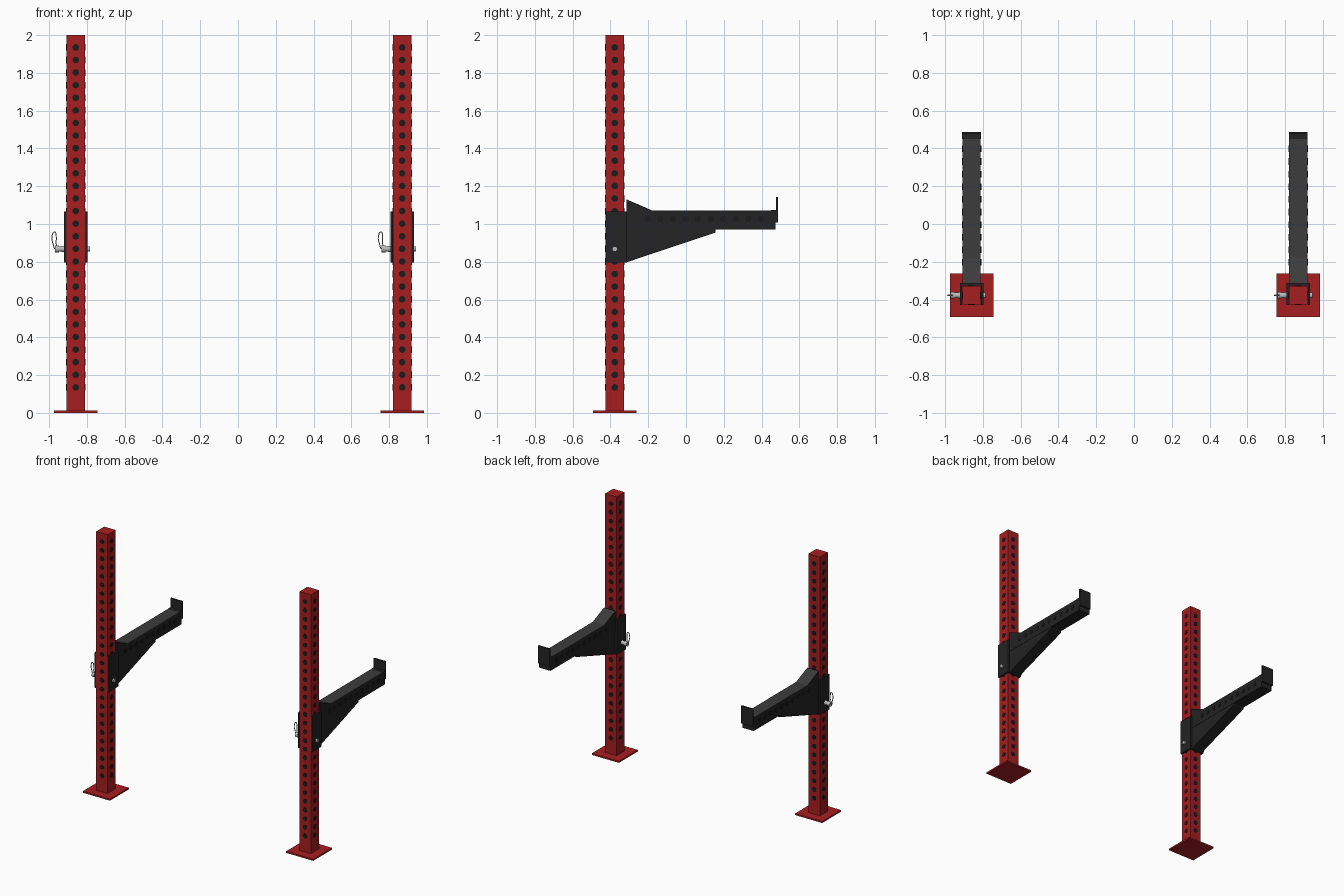
import bpy, bmesh, math
from mathutils import Matrix, Vector

if "Cube" in bpy.data.objects:
    bpy.data.objects.remove(bpy.data.objects["Cube"])


def material(name, rgb):
    m = bpy.data.materials.new(name)
    m.diffuse_color = (*rgb, 1)
    m.use_nodes = True
    m.node_tree.nodes["Principled BSDF"].inputs["Base Color"].default_value = m.diffuse_color
    return m


RED = material("red_paint", (0.39, 0.013, 0.015))
BLACK = material("black_steel", (0.017, 0.017, 0.017))
HOLE = material("hole_black", (0.011, 0.011, 0.011))
GREY = material("grey_liner", (0.045, 0.045, 0.045))
SILVER = material("silver_pin", (0.5, 0.5, 0.5))

POST_Y, HALF = -0.377, 0.0485
STEP = 1.8 / 27


def finish(name, bm, *mats):
    bmesh.ops.recalc_face_normals(bm, faces=bm.faces)
    me = bpy.data.meshes.new(name)
    bm.to_mesh(me)
    bm.free()
    for m in mats:
        me.materials.append(m)
    ob = bpy.data.objects.new(name, me)
    bpy.context.collection.objects.link(ob)
    return ob


def add_box(bm, lo, hi):
    lo, hi = Vector(lo), Vector(hi)
    mat = Matrix.Translation((lo + hi) / 2) @ Matrix.Diagonal((*(hi - lo), 1))
    bmesh.ops.create_cube(bm, size=1, matrix=mat)


def box(name, lo, hi, mat):
    bm = bmesh.new()
    add_box(bm, lo, hi)
    return finish(name, bm, mat)


def add_cylinder(bm, centre, axis, r1, r2, length, sides=12):
    rot = Vector((0, 0, 1)).rotation_difference(Vector(axis)).to_matrix().to_4x4()
    bmesh.ops.create_cone(bm, cap_ends=True, segments=sides, radius1=r1, radius2=r2,
                          depth=length, matrix=Matrix.Translation(centre) @ rot)


def wedge(name, x, half, profile, *mats):
    # side profile in y, z extruded across x
    bm = bmesh.new()
    f = bm.faces.new([bm.verts.new((x - half, y, z)) for y, z in profile])
    ext = bmesh.ops.extrude_face_region(bm, geom=[f])
    bmesh.ops.translate(bm, vec=(2 * half, 0, 0),
                        verts=[v for v in ext["geom"] if isinstance(v, bmesh.types.BMVert)])
    ob = finish(name, bm, *mats)
    if len(mats) > 1:  # upward slope gets the second colour
        for p in ob.data.polygons:
            p.material_index = int(p.normal.z > 0.3)
    return ob


def build_stand(side, x):
    # upright and foot
    box(side + "_upright", (x - HALF, POST_Y - HALF, 0.01), (x + HALF, POST_Y + HALF, 2), RED)
    box(side + "_base_plate", (x - 0.115, POST_Y - 0.115, 0), (x + 0.115, POST_Y + 0.115, 0.012), RED)

    # hole rows on all four upright faces
    bm = bmesh.new()
    for i in range(28):
        for axis in ((1, 0, 0), (0, 1, 0)):
            for s in (-1, 1):
                c = Vector((x, POST_Y, 0.135 + i * STEP)) + Vector(axis) * s * HALF
                add_cylinder(bm, c, axis, 0.0175, 0.0175, 0.006)
    finish(side + "_upright_holes", bm, HOLE)

    # U-shaped sleeve, open at the front
    bm = bmesh.new()
    for s in (-1, 1):
        xs = sorted((x + s * 0.05, x + s * 0.062))
        add_box(bm, (xs[0], -0.427, 0.797), (xs[1], -0.313, 1.067))
    add_box(bm, (x - 0.05, -0.326, 0.797), (x + 0.05, -0.313, 1.067))
    finish(side + "_sleeve", bm, BLACK)

    # arm with top liner, gussets and end stop
    box(side + "_arm", (x - HALF, -0.314, 0.97), (x + HALF, 0.474, 1.068), BLACK)
    box(side + "_arm_liner", (x - HALF, -0.2, 1.066), (x + HALF, 0.452, 1.072), GREY)
    wedge(side + "_upper_gusset", x, HALF,
          [(-0.314, 1.06), (-0.314, 1.13), (-0.175, 1.07), (-0.175, 1.06)], BLACK, GREY)
    wedge(side + "_lower_gusset", x, HALF - 0.002,
          [(-0.315, 0.975), (0.157, 0.975), (0.157, 0.955), (-0.315, 0.797)], BLACK)
    wedge(side + "_end_stop", x, HALF + 0.001,
          [(0.449, 1.06), (0.449, 1.073), (0.476, 1.073), (0.476, 1.143),
           (0.487, 1.143), (0.487, 1.008), (0.47, 1.008), (0.47, 1.06)], BLACK)

    # hole rows on both arm sides
    bm = bmesh.new()
    for i in range(10):
        for s in (-1, 1):
            add_cylinder(bm, (x + s * HALF, -0.203 + i * STEP, 1.027), (1, 0, 0), 0.0175, 0.0175, 0.006)
    finish(side + "_arm_holes", bm, HOLE)

    # locking pin: shaft, tapered collar, knob
    z = 0.868
    bm = bmesh.new()
    add_cylinder(bm, (x - 0.008, POST_Y, z), (1, 0, 0), 0.014, 0.014, 0.165, 16)
    add_cylinder(bm, (x - 0.075, POST_Y, z), (1, 0, 0), 0.013, 0.017, 0.03, 16)
    add_cylinder(bm, (x - 0.099, POST_Y, z), (1, 0, 0), 0.018, 0.018, 0.022, 16)
    pin = finish(side + "_locking_pin", bm, SILVER)
    for p in pin.data.polygons:
        p.use_smooth = abs(p.normal.x) < 0.5

    # wire pull loop
    cu = bpy.data.curves.new(side + "_pull_loop", "CURVE")
    cu.dimensions = "3D"
    cu.bevel_depth, cu.bevel_resolution, cu.resolution_u = 0.003, 1, 6
    pts = [(-0.103, 0), (-0.121, 0.03), (-0.125, 0.07), (-0.112, 0.09), (-0.104, 0.07), (-0.104, 0.03)]
    sp = cu.splines.new("BEZIER")
    sp.bezier_points.add(len(pts) - 1)
    sp.use_cyclic_u = True
    for bp, (dx, dz) in zip(sp.bezier_points, pts):
        bp.co = (x + dx, POST_Y, z + dz)
        bp.handle_left_type = bp.handle_right_type = "AUTO"
    cu.materials.append(SILVER)
    bpy.context.collection.objects.link(bpy.data.objects.new(side + "_pull_loop", cu))


build_stand("left", -0.859)
build_stand("right", 0.869)
